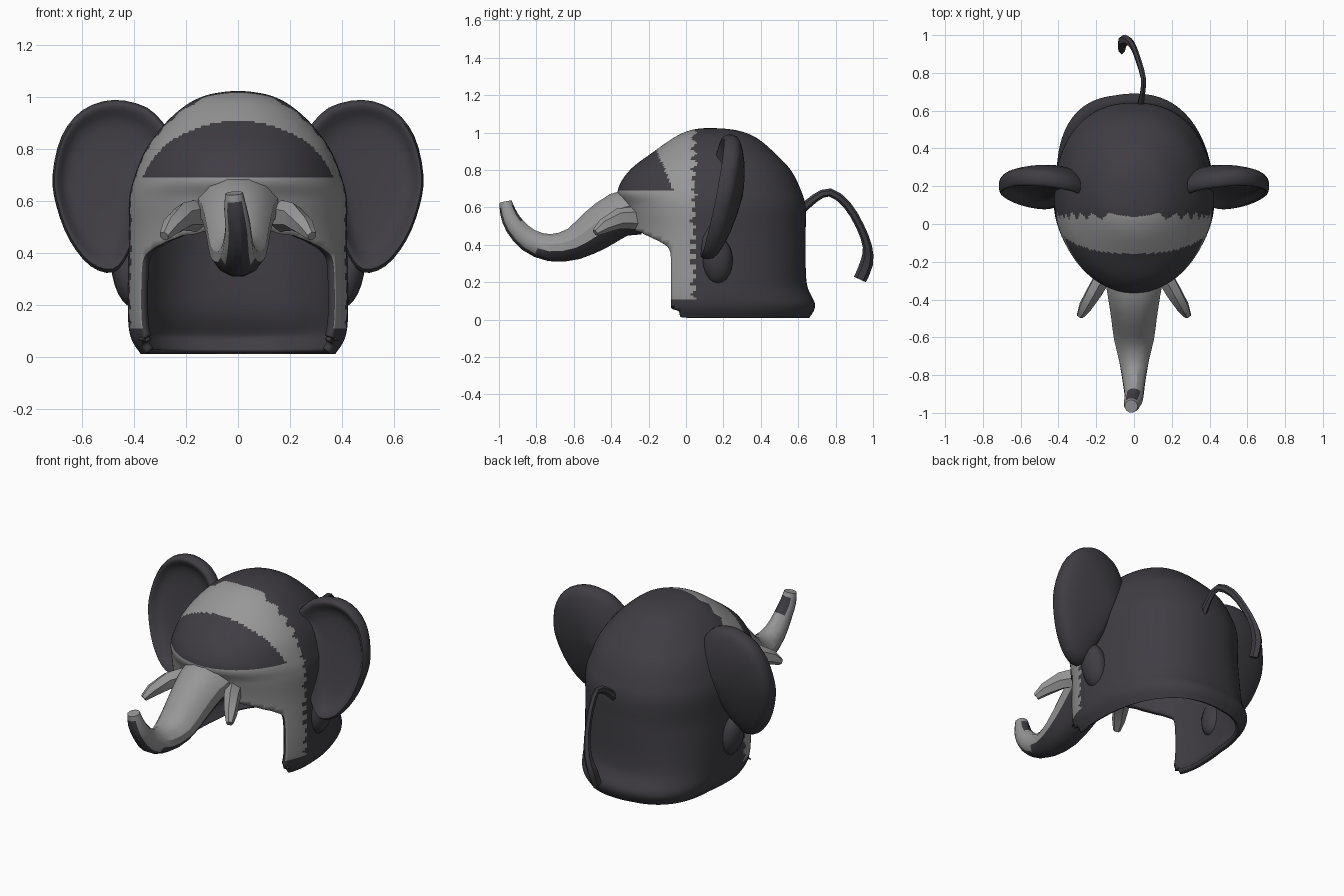
import bpy, bmesh, math
from mathutils import Vector

if "Cube" in bpy.data.objects:
    bpy.data.objects.remove(bpy.data.objects["Cube"])


def material(name, rgb):
    m = bpy.data.materials.new(name)
    m.diffuse_color = (*rgb, 1)
    m.use_nodes = True
    m.node_tree.nodes["Principled BSDF"].inputs["Base Color"].default_value = m.diffuse_color
    return m


LIGHT = material("light grey", (0.31, 0.31, 0.31))
DARK = material("dark charcoal", (0.050, 0.047, 0.056))


def finish(name, bm, mats, angle=40):
    bmesh.ops.remove_doubles(bm, verts=bm.verts, dist=0.0005)
    bmesh.ops.recalc_face_normals(bm, faces=bm.faces)
    me = bpy.data.meshes.new(name)
    bm.to_mesh(me)
    bm.free()
    ob = bpy.data.objects.new(name, me)
    bpy.context.collection.objects.link(ob)
    for m in mats:
        me.materials.append(m)
    bpy.ops.object.select_all(action='DESELECT')
    ob.select_set(True)
    bpy.context.view_layer.objects.active = ob
    bpy.ops.object.shade_smooth_by_angle(angle=math.radians(angle))
    return ob


def smooth(rows, n):
    """Catmull-Rom through rows of numbers, n steps per span."""
    out = []
    for i in range(len(rows) - 1):
        a, b, c, d = (rows[max(0, min(len(rows) - 1, i + k))] for k in (-1, 0, 1, 2))
        for j in range(n):
            t = j / n
            out.append([0.5 * (2 * q + (r - p) * t + (2 * p - 5 * q + 4 * r - s) * t * t
                               + (3 * q - p - 3 * r + s) * t ** 3)
                        for p, q, r, s in zip(a, b, c, d)])
    return out + [list(rows[-1])]


def loft(bm, rings, caps=False):
    """Skin closed rings; returns (face, side index) pairs."""
    vr = [[bm.verts.new(p) for p in ring] for ring in rings]
    n, faces = len(vr[0]), []
    for i in range(len(vr) - 1):
        for j in range(n):
            k = (j + 1) % n
            faces.append((bm.faces.new((vr[i][j], vr[i][k], vr[i + 1][k], vr[i + 1][j])), j))
    if caps:
        bm.faces.new(vr[0])
        bm.faces.new(vr[-1])
    return faces


def tube(name, pts, sides, mats, dark=lambda j, c: False, steps=2, angle=30):
    """Tapered tube through (x, y, z, half width, half height)."""
    pts = smooth(pts, steps)
    rings = []
    for i, p in enumerate(pts):
        a, b = pts[max(i - 1, 0)], pts[min(i + 1, len(pts) - 1)]
        t = (Vector(b[:3]) - Vector(a[:3])).normalized()
        side = (Vector((1, 0, 0)) - t * t.x).normalized()
        up = t.cross(side)
        rings.append([Vector(p[:3]) + side * p[3] * math.cos(q) + up * p[4] * math.sin(q)
                      for q in (2 * math.pi * (k + 0.5) / sides for k in range(sides))])
    bm = bmesh.new()
    for f, j in loft(bm, rings, True):
        f.material_index = 1 if dark(j, f.calc_center_median()) else 0
    return finish(name, bm, mats, angle)


# Hood shell: height, front y, back y, half width
rows = [(.01, -.28, .66, .375), (.08, -.29, .69, .415), (.2, -.30, .645, .425), (.45, -.30, .64, .42),
        (.6, -.33, .64, .42), (.69, -.365, .615, .40), (.8, -.30, .56, .355), (.9, -.17, .465, .28),
        (.97, -.07, .38, .20), (1.005, .0, .30, .13), (1.02, .06, .22, .06), (1.025, .119, .121, .001)]
YC, SEG = .12, 160
rings = []
for z, yf, yb, w in smooth(rows, 10):
    ring = []
    for k in range(SEG):
        q = 2 * math.pi * k / SEG
        c, s = math.cos(q), math.sin(q)
        e = 1 if s < 0 else 0.87
        half = YC - yf if s < 0 else yb - YC
        x, y = w * math.copysign(abs(c) ** e, c), YC + half * math.copysign(abs(s) ** e, s)
        # slight fold at the back left of the hem
        bump = .6 * max(0, -x - .1) * max(0, y - .3) * max(0, 1 - z / .45)
        ring.append((x - bump, y + bump * .6, z))
    rings.append(ring)
bm = bmesh.new()
loft(bm, rings)
# straight cuts along the brow line and the sides of the face opening
for co, no in (((0, 0, .69), (0, 0, 1)), ((0, -.08, 0), (0, 1, 0))):
    bmesh.ops.bisect_plane(bm, geom=bm.verts[:] + bm.edges[:] + bm.faces[:], plane_co=co, plane_no=no)
gone = []
for f in bm.faces:
    x, y, z = f.calc_center_median()
    arch = .34 + .15 * math.sqrt(max(0, 1 - (x / .38) ** 2))
    if (y < -.08 and z < arch) or (y < -.03 and z < .05):
        gone.append(f)
    brow = z > .69 and y < -.07 - .4 * (z - .69) and (x / .385) ** 2 + ((z - .69) / .23) ** 2 < 1
    tooth = .025 + .035 * abs((z * 36) % 2 - 1)
    f.material_index = 0 if y < tooth and z > .11 and not brow else 1
bmesh.ops.delete(bm, geom=gone, context='FACES')
# even out the rim of the face opening
for _ in range(6):
    moves = []
    for v in bm.verts:
        rim = [e.other_vert(v) for e in v.link_edges if e.is_boundary]
        if len(rim) == 2 and v.co.y < 0:
            moves.append((v, (rim[0].co + rim[1].co + v.co * 2) / 4))
    for v, co in moves:
        v.co = co
shell = finish("hood_shell", bm, [LIGHT, DARK])
sol = shell.modifiers.new("thickness", 'SOLIDIFY')
sol.thickness = .03
sol.offset = -1
sol.material_offset = 1
sol.material_offset_rim = 1

# Ears: outline in x and z; profile as (scale, y offset, shift towards the head)
outline = [(.27, .88), (.35, .96), (.48, .99), (.60, .95), (.68, .85), (.715, .70), (.70, .58),
           (.65, .45), (.57, .35), (.48, .325), (.42, .40), (.38, .55), (.33, .72), (.27, .88)]
profile = [(.02, .01, 0), (.5, .005, 0), (.75, -.01, 0), (.88, -.04, 0), (.96, -.05, 0), (1, -.02, 0),
           (.97, .02, 0), (.85, .05, .01), (.6, .08, .05), (.3, .10, .09), (.02, .11, .12)]
cx, cz = .52, .67
for side, label in ((-1, "left"), (1, "right")):
    bm = bmesh.new()
    edge = smooth(outline, 3)[:-1]
    rings = []
    for s, dy, dx in smooth(profile, 2):
        ring = []
        for x, z in edge:
            px, pz = cx + (x - cx) * s, cz + (z - cz) * s
            ring.append((side * (px - dx), .185 + .19 * (pz - .62) + .10 * (px - cx) + dy, pz))
        rings.append(ring)
    loft(bm, rings, True)
    finish(label + "_ear", bm, [DARK], 60)

    # Rounded lobe under the ear
    bm = bmesh.new()
    bmesh.ops.create_uvsphere(bm, u_segments=16, v_segments=10, radius=1)
    for v in bm.verts:
        v.co = Vector((side * (.425 + v.co.x * .06 + v.co.z * .02),
                       .17 + v.co.y * .08, .315 + v.co.z * .125))
    finish(label + "_side_lobe", bm, [DARK], 60)

    # Tusk
    tube(label + "_tusk", [(side * .14, -.24, .545, .05, .065), (side * .21, -.36, .54, .045, .055),
                           (side * .26, -.44, .50, .035, .04), (side * .285, -.485, .465, .02, .02)],
         6, [LIGHT], steps=1)


# Trunk, dark underneath, with a narrowing stripe up the tip and a dark nostril patch
def trunk_dark(j, c):
    if c.y < -.8:
        return (j in (7, 8, 9) and c.z < .59) or (j in (1, 2, 3) and .53 < c.z < .6)
    return 6 <= j <= 10


tube("trunk", [(0, -.25, .58, .17, .13), (0, -.36, .56, .145, .125), (0, -.48, .48, .125, .115),
               (0, -.60, .405, .11, .09), (0, -.73, .385, .08, .075), (0, -.84, .425, .06, .065),
               (0, -.915, .50, .05, .055), (-.01, -.95, .57, .045, .045), (-.015, -.965, .63, .035, .035)],
     12, [LIGHT, DARK], trunk_dark)

# Tail with a flared tip
tube("tail", [(.03, .61, .58, .02, .025), (.045, .69, .65, .015, .022), (.05, .77, .68, .015, .022),
              (.025, .86, .615, .015, .022), (0, .93, .50, .015, .022), (-.03, .97, .39, .02, .025),
              (-.06, .965, .30, .025, .035), (-.065, .93, .215, .02, .035)],
     6, [DARK], steps=2)
